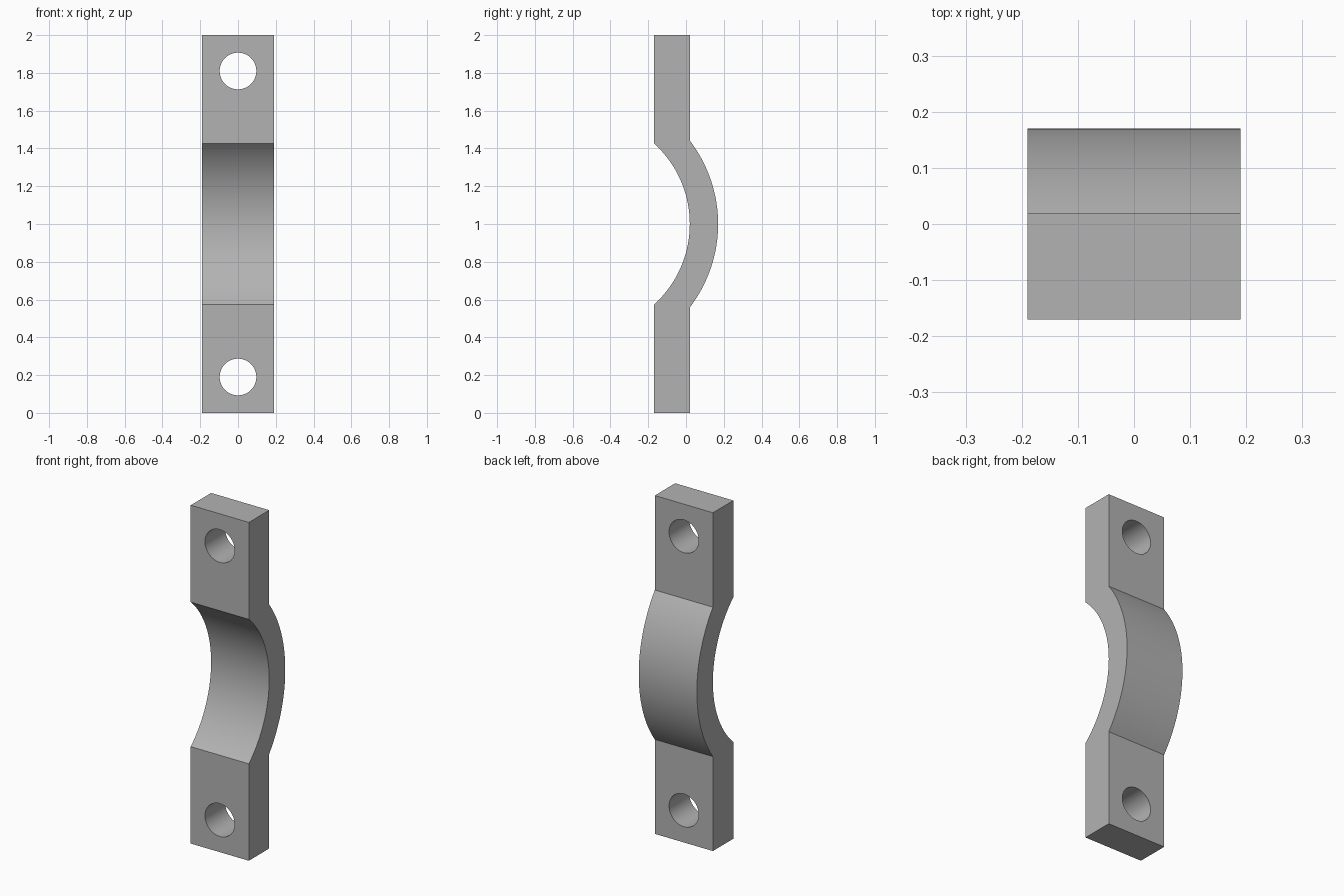
import bpy, bmesh, math
from mathutils import Vector

if "Cube" in bpy.data.objects:
    bpy.data.objects.remove(bpy.data.objects["Cube"], do_unlink=True)

HALF_WIDTH = 0.19
FRONT, BACK = -0.17, 0.02          # faces of the flat lugs
INNER_R, OUTER_R = 0.575, 0.725    # concentric saddle radii
CENTRE_Y = BACK - INNER_R
HOLE_R, HOLE_OFFSET = 0.097, 0.81


def arc(radius, y_end, steps=48):
    """Saddle arc from bottom to top, ending where it meets the plane y_end."""
    a = math.acos((y_end - CENTRE_Y) / radius)
    return [(CENTRE_Y + radius * math.cos(t), 1 + radius * math.sin(t))
            for t in (a * (2 * i / steps - 1) for i in range(steps + 1))]


# Plain grey material
grey = bpy.data.materials.new("plain grey")
grey.use_nodes = True
colour = (0.45, 0.45, 0.45, 1)
grey.diffuse_color = colour
grey.node_tree.nodes["Principled BSDF"].inputs["Base Color"].default_value = colour

# Clamp strap: side profile extruded across its width
profile = ([(FRONT, 0)] + arc(INNER_R, FRONT) + [(FRONT, 2), (BACK, 2)]
           + arc(OUTER_R, BACK)[::-1] + [(BACK, 0)])
bm = bmesh.new()
side = bm.faces.new([bm.verts.new((-HALF_WIDTH, y, z)) for y, z in profile])
swept = bmesh.ops.extrude_face_region(bm, geom=[side])["geom"]
bmesh.ops.translate(bm, vec=Vector((2 * HALF_WIDTH, 0, 0)),
                    verts=[v for v in swept if isinstance(v, bmesh.types.BMVert)])
bmesh.ops.recalc_face_normals(bm, faces=bm.faces)
mesh = bpy.data.meshes.new("clamp_strap")
bm.to_mesh(mesh)
bm.free()
strap = bpy.data.objects.new("clamp_strap", mesh)
bpy.context.collection.objects.link(strap)
mesh.materials.append(grey)

# Bolt holes through both lugs
cutters = []
for name, sign in (("upper", 1), ("lower", -1)):
    bpy.ops.mesh.primitive_cylinder_add(
        vertices=64, radius=HOLE_R, depth=0.6,
        location=(0, (FRONT + BACK) / 2, 1 + sign * HOLE_OFFSET),
        rotation=(math.pi / 2, 0, 0))
    cutter = bpy.context.object
    cutter.name = name + "_hole_cutter"
    cutter.hide_render = True
    cutter.data.materials.append(grey)
    cutters.append(cutter)
    cut = strap.modifiers.new(name + " hole", "BOOLEAN")
    cut.operation = "DIFFERENCE"
    cut.solver = "EXACT"
    cut.object = cutter

# Apply the cuts, then drop the helpers
bpy.ops.object.select_all(action="DESELECT")
strap.select_set(True)
bpy.context.view_layer.objects.active = strap
for modifier in list(strap.modifiers):
    bpy.ops.object.modifier_apply(modifier=modifier.name)
for cutter in cutters:
    bpy.data.objects.remove(cutter, do_unlink=True)

# Smooth curves with crisp edges
bpy.ops.object.shade_smooth_by_angle(angle=math.radians(30))
